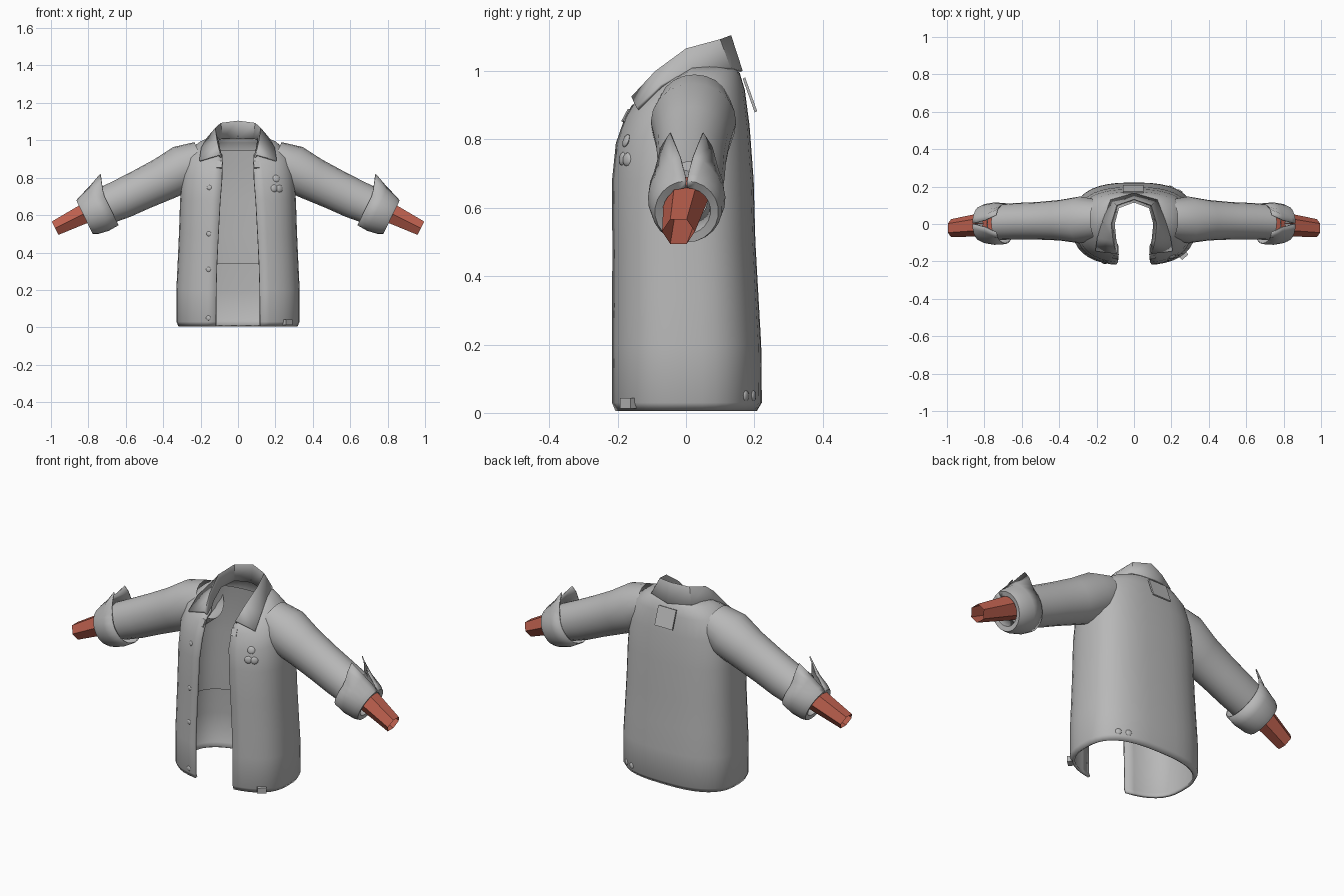
import bpy, bmesh
from math import sin, cos, pi, asin, radians
from mathutils import Vector
from mathutils.bvhtree import BVHTree

cube = bpy.data.objects.get("Cube")
if cube:
    bpy.data.objects.remove(cube)


def material(name, rgb):
    m = bpy.data.materials.new(name)
    m.use_nodes = True
    m.diffuse_color = (*rgb, 1)
    m.node_tree.nodes["Principled BSDF"].inputs["Base Color"].default_value = (*rgb, 1)
    return m


GREY = material("grey cloth", (0.48, 0.48, 0.48))
RED = material("brick red", (0.5, 0.115, 0.075))


def finish(name, bm, mat, thick=0, mirror=False, angle=40):
    me = bpy.data.meshes.new(name)
    bm.to_mesh(me)
    bm.free()
    me.materials.append(mat)
    ob = bpy.data.objects.new(name, me)
    bpy.context.collection.objects.link(ob)
    if thick:
        mod = ob.modifiers.new("thickness", 'SOLIDIFY')
        mod.thickness = thick
        mod.offset = -1
    if mirror:
        ob.modifiers.new("mirror", 'MIRROR')
    if angle:
        bpy.ops.object.select_all(action='DESELECT')
        ob.select_set(True)
        bpy.context.view_layer.objects.active = ob
        bpy.ops.object.shade_smooth_by_angle(angle=radians(angle))
    return ob


def loft(rows, closed=False):
    bm = bmesh.new()
    grid = [[bm.verts.new(p) for p in row] for row in rows]
    n = len(rows[0])
    for a, b in zip(grid, grid[1:]):
        for j in range(n if closed else n - 1):
            k = (j + 1) % n
            bm.faces.new((a[j], a[k], b[k], b[j]))
    bm.normal_update()
    return bm


def spow(v, e):
    return (1 if v >= 0 else -1) * abs(v) ** e


# Body: open-fronted rings of (height, half width, back, front, front drop, half gap)
E = 0.75
RINGS = [(0.005, .318, .207, .212, 0, .118), (.03, .33, .222, .222, 0, .118),
         (.2, .33, .22, .222, 0, .117), (.34, .323, .212, .221, 0, .113),
         (.5, .316, .203, .22, 0, .105), (.68, .31, .198, .22, 0, .095),
         (.84, .30, .186, .208, .25, .086), (.945, .265, .172, .182, .45, .084),
         (.995, .2, .157, .165, .6, .084), (1.03, .115, .125, .145, .9, .084)]


def body_row(ring, inset=0, cols=36):
    z, a, back, front, drop, gap = ring
    a, back, front, gap = a - inset, back - inset, front - inset, gap + inset * .3
    t0 = asin(min(1, gap / a) ** (1 / E))
    row = []
    for j in range(cols + 1):
        t = t0 + (2 * pi - 2 * t0) * j / cols
        y = -spow(cos(t), E)
        y *= back if y > 0 else front
        row.append((a * spow(sin(t), E), y, z + drop * min(y, 0)))
    return row


bm = loft([body_row(r) for r in RINGS])
surface = BVHTree.FromBMesh(bm)
finish("jacket_body", bm, GREY, thick=.013)
finish("jacket_lining", loft([body_row(r, .024) for r in RINGS[3:-2]]), GREY)

# Collar: outer edge, fold and stand, from the front tip to the centre back
OUTER = [(.207, -.145, .893), (.197, -.075, .96), (.168, .02, 1.012), (.125, .13, 1.01), (0, .166, 1.0)]
FOLD = [(.095, -.16, .925), (.112, -.09, 1.0), (.122, 0, 1.066), (.092, .1, 1.093), (0, .132, 1.105)]
STAND = [(.082, -.138, .895), (.095, -.08, .955), (.103, 0, 1.0), (.08, .085, 1.01), (0, .115, 1.01)]


def both_sides(half):
    return half + [(-x, y, z) for x, y, z in half[-2::-1]]


finish("collar", loft([both_sides(h) for h in (OUTER, FOLD, STAND)]), GREY, thick=.01)

# Sleeves, cuffs and forearms share one slanted axis
SLOPE = radians(26)
AXIS = Vector((cos(SLOPE), 0, -sin(SLOPE)))
UP = Vector((sin(SLOPE), 0, cos(SLOPE)))
SIDE = Vector((0, -1, 0))


def section(c, h, d, n, turn=0):
    return [Vector(c) + UP * h * cos(p) + SIDE * d * sin(p)
            for p in (2 * pi * j / n + turn for j in range(n))]


SLEEVE = [((.19, .025, .9), .1, .105), ((.29, .022, .85), .127, .125), ((.40, .02, .792), .116, .108),
          ((.52, .017, .735), .109, .1), ((.62, .015, .687), .106, .098), ((.72, .01, .645), .1, .095)]
finish("sleeves", loft([section(c, h, d, 20) for c, h, d in SLEEVE], True), GREY, mirror=True)

# Turned-back cuff with a notch on top and two flared points
cuff_rows = []
for s, radius, notch, flare in [(0, .118, 17, .062), (.06, .122, 9, .015), (.12, .112, 3, 0),
                                (.145, .1, 1, 0), (.14, .075, 1, 0), (.07, .065, 1, 0)]:
    row = []
    for j in range(23):
        u = j / 22
        p = radians(notch + (360 - 2 * notch) * u)
        tip = max(0, 1 - min(u, 1 - u) * 9)
        r = radius + flare * tip
        c = Vector((.69, .002, .652)) + AXIS * (s - flare * .5 * tip)
        row.append(c + UP * r * cos(p) + SIDE * r * .93 * sin(p))
    cuff_rows.append(row)
finish("cuffs", loft(cuff_rows), GREY, thick=.006, mirror=True)

# Six-sided open forearms
finish("forearms", loft([section((.76, .003, .638), .066, .068, 6, pi / 6),
                         section((.978, -.022, .53), .046, .048, 6, pi / 6)], True),
       RED, mirror=True, angle=0)


# Small studs pressed onto the cloth
def stud(name, x, y, z, r=.016):
    loc, normal, _, _ = surface.find_nearest(Vector((x, y, z)))
    bm = bmesh.new()
    bmesh.ops.create_uvsphere(bm, u_segments=12, v_segments=6, radius=r)
    for v in bm.verts:
        v.co.z *= .35
    bm.transform(normal.to_track_quat('Z', 'Y').to_matrix().to_4x4())
    bmesh.ops.translate(bm, verts=bm.verts, vec=loc)
    finish(name, bm, GREY)


for i, z in enumerate((.05, .31, .5, .75)):
    stud(f"front_button_{i + 1}", -.16, -.22, z, .013)
for i, (x, z) in enumerate(((.215, .80), (.2, .745), (.24, .745))):
    stud(f"chest_stud_{i + 1}", x, -.2, z, .02)
for i, x in enumerate((.2, .26)):
    stud(f"hem_button_{i + 1}", x, .2, .05)


# Flat cloth pieces
def plate(name, centre, size, tilt=0, turn=0):
    bpy.ops.mesh.primitive_cube_add(size=1, location=centre, rotation=(tilt, 0, turn))
    ob = bpy.context.object
    ob.name = name
    ob.scale = size
    ob.data.materials.append(GREY)


plate("back_patch", (-.005, .187, .93), (.11, .008, .105), tilt=.34)
plate("hem_tab", (.262, -.165, .028), (.045, .035, .03), turn=.75)
for side, label in ((1, "left"), (-1, "right")):
    plate(f"{label}_collar_tab", (side * .098, -.172, .868), (.03, .012, .04), tilt=-.5, turn=side * .2)
